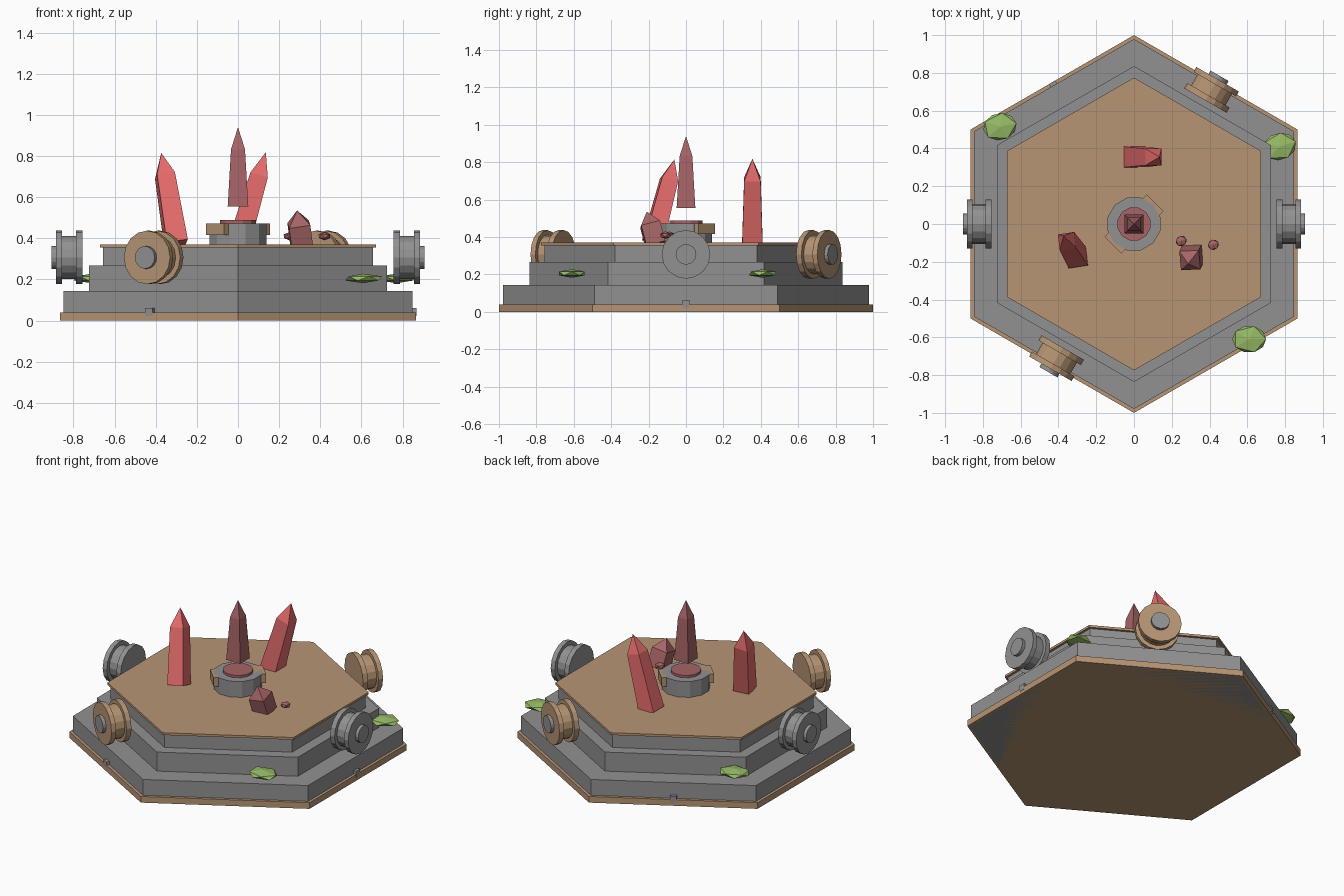
import bpy, bmesh, math
from mathutils import Vector, Matrix

if "Cube" in bpy.data.objects:
    bpy.data.objects.remove(bpy.data.objects["Cube"], do_unlink=True)


def material(name, rgb):
    m = bpy.data.materials.new(name)
    m.use_nodes = True
    m.diffuse_color = (*rgb, 1)
    m.node_tree.nodes["Principled BSDF"].inputs["Base Color"].default_value = (*rgb, 1)
    return m


GREY = material("stone grey", (0.285, 0.285, 0.29))
BROWN = material("wood brown", (0.47, 0.3, 0.175))
RED = material("bright red crystal", (0.8, 0.15, 0.15))
DULL = material("dull red crystal", (0.385, 0.128, 0.132))
GREEN = material("moss green", (0.31, 0.5, 0.135))


def finish(name, bm, mat, matrix):
    bmesh.ops.recalc_face_normals(bm, faces=bm.faces)
    mesh = bpy.data.meshes.new(name)
    bm.to_mesh(mesh)
    bm.free()
    mesh.materials.append(mat)
    ob = bpy.data.objects.new(name, mesh)
    ob.matrix_world = matrix
    bpy.context.collection.objects.link(ob)


def lathe(name, profile, sides, mat, matrix=Matrix(), start=0.0):
    """Stack regular polygons given as (radius, height); radius 0 makes a tip."""
    bm = bmesh.new()
    rings = []
    for r, z in profile:
        count = sides if r else 1
        rings.append([bm.verts.new((r * math.cos(start + math.tau * i / sides),
                                    r * math.sin(start + math.tau * i / sides), z))
                      for i in range(count)])
    for a, b in zip(rings, rings[1:]):
        for i in range(sides):
            j = (i + 1) % sides
            if len(b) == 1:
                bm.faces.new((a[i], a[j], b[0]))
            else:
                bm.faces.new((a[i], a[j], b[j], b[i]))
    for ring in (rings[0], rings[-1]):
        if len(ring) > 1:
            bm.faces.new(ring)
    finish(name, bm, mat, matrix)


def box(name, size, mat, matrix):
    bm = bmesh.new()
    bmesh.ops.create_cube(bm, size=1)
    bmesh.ops.scale(bm, vec=size, verts=bm.verts)
    finish(name, bm, mat, matrix)


def blob(name, size, loc, mat, turn=0.0):
    bm = bmesh.new()
    bmesh.ops.create_icosphere(bm, subdivisions=1, radius=1)
    bmesh.ops.scale(bm, vec=size, verts=bm.verts)
    finish(name, bm, mat, Matrix.Translation(loc) @ Matrix.Rotation(turn, 4, 'Z'))


def crystal(name, base, tip, half, shoulder_half, shoulder, mat, turn=0.0):
    """Square tapered shard with a pointed end."""
    axis = Vector(tip) - Vector(base)
    rot = Vector((0, 0, 1)).rotation_difference(axis).to_matrix().to_4x4()
    h, k = axis.length, math.sqrt(2)
    lathe(name, [(half * k, 0), (shoulder_half * k, h * shoulder), (0, h)], 4, mat,
          Matrix.Translation(base) @ rot @ Matrix.Rotation(turn, 4, 'Z'), math.pi / 4)


# Stepped hexagonal platform; the stone core runs down through the trim
for name, r, low, high, mat in (
        ("base_trim", 1.0, 0, 0.04, BROWN),
        ("lower_step", 0.979, 0, 0.143, GREY),
        ("middle_step", 0.836, 0.143, 0.267, GREY),
        ("upper_step", 0.757, 0.267, 0.355, GREY),
        ("deck", 0.775, 0.355, 0.37, BROWN)):
    lathe(name, [(r, low), (r, high)], 6, mat, start=math.pi / 2)

# Grooved wheels on four sides, short axle caps pointing outwards
WHEEL = [(0.13, 0.755), (0.13, 0.787), (0.105, 0.787), (0.105, 0.855),
         (0.13, 0.855), (0.13, 0.885)]
for label, angle, mat in (("left", 0, GREY), ("back", 60, BROWN),
                          ("right", 180, GREY), ("front", 240, BROWN)):
    m = (Matrix.Translation((0, 0, 0.307)) @ Matrix.Rotation(math.radians(angle), 4, 'Z')
         @ Matrix.Rotation(math.pi / 2, 4, 'Y'))
    lathe(label + "_wheel", WHEEL, 16, mat, m)
    lathe(label + "_axle_cap", [(0.055, 0.87), (0.055, 0.906)], 16, GREY, m)

# Small pegs on alternate sides of the trim
for i in range(3):
    box("trim_peg", (0.04, 0.04, 0.04), GREY,
        Matrix.Rotation(math.tau * i / 3, 4, 'Z') @ Matrix.Translation((0.847, 0, 0.042)))

# Central pedestal with a cross bar and a disc
lathe("pedestal", [(0.144, 0.365), (0.144, 0.473)], 12, GREY, start=math.pi / 12)
box("pedestal_bar", (0.315, 0.125, 0.058), BROWN,
    Matrix.Translation((0, 0, 0.444)) @ Matrix.Rotation(math.pi / 4, 4, 'Z'))
lathe("pedestal_disc", [(0.09, 0.46), (0.09, 0.488)], 12, DULL, start=math.pi / 12)

# Crystals
crystal("floating_crystal", (0, 0, 0.555), (0, 0, 0.94), 0.05, 0.034, 0.72, DULL)
crystal("right_crystal", (-0.301, -0.177, 0.375), (-0.373, -0.062, 0.815),
        0.052, 0.044, 0.75, RED, math.radians(8))
crystal("back_crystal", (0, 0.355, 0.36), (0.135, 0.355, 0.818), 0.055, 0.044, 0.76, RED)
crystal("broken_crystal", (0.31, -0.163, 0.36), (0.287, -0.21, 0.535),
        0.052, 0.052, 0.62, DULL, math.radians(4))
blob("left_chip", (0.033, 0.03, 0.02), (0.42, -0.11, 0.41), DULL, 0.5)
blob("right_chip", (0.033, 0.03, 0.02), (0.25, -0.09, 0.41), DULL, 0.5)

# Flat moss clumps
for label, x, y, turn in (("back_right", -0.71, 0.515, 0.2),
                          ("back_left", 0.77, 0.41, 0.3), ("front_left", 0.61, -0.61, 0)):
    blob(label + "_moss", (0.1, 0.08, 0.023), (x, y, 0.205), GREEN, turn)
